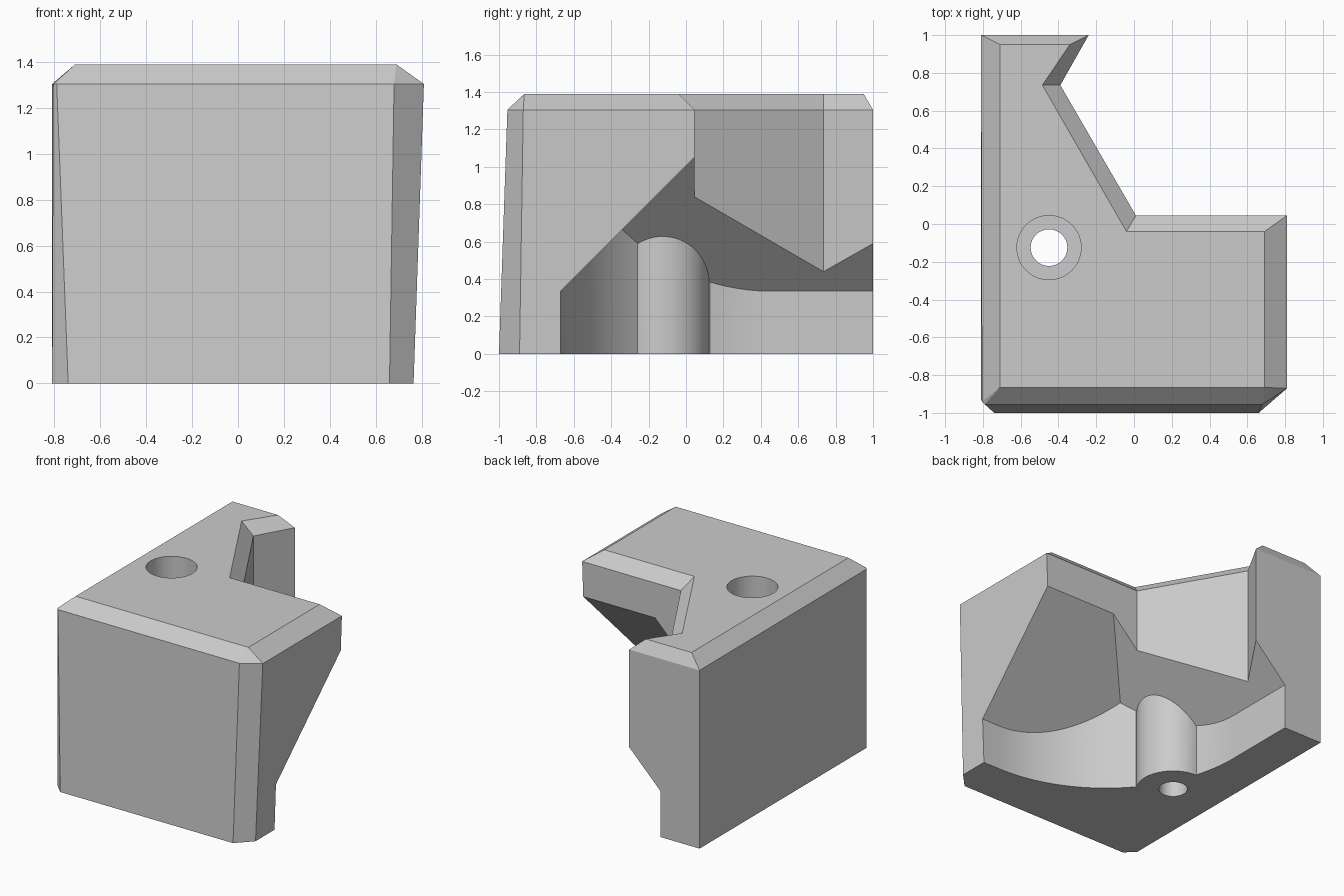
import bpy, bmesh
from math import cos, sin, radians
from mathutils import Vector

old = bpy.data.objects.get("Cube")
if old:
    bpy.data.objects.remove(old, do_unlink=True)

grey = bpy.data.materials.new("plain_grey")
grey.use_nodes = True
colour = (0.6, 0.6, 0.6, 1)
grey.diffuse_color = colour
grey.node_tree.nodes["Principled BSDF"].inputs["Base Color"].default_value = colour


def make_object(name, bm):
    bmesh.ops.recalc_face_normals(bm, faces=bm.faces)
    mesh = bpy.data.meshes.new(name)
    bm.to_mesh(mesh)
    bm.free()
    mesh.materials.append(grey)
    obj = bpy.data.objects.new(name, mesh)
    bpy.context.collection.objects.link(obj)
    return obj


def loft(rings):
    """Closed solid through (outline, height) rings of equal point count."""
    bm = bmesh.new()
    loops = [[bm.verts.new((x, y, z)) for x, y in ring] for ring, z in rings]
    for low, high in zip(loops, loops[1:]):
        for i in range(len(low)):
            j = (i + 1) % len(low)
            bm.faces.new((low[i], low[j], high[j], high[i]))
    bm.faces.new(loops[0][::-1])
    bm.faces.new(loops[-1])
    bmesh.ops.remove_doubles(bm, verts=bm.verts, dist=0.0005)
    return bm


def arc(cx, cy, r, start, end, steps):
    angles = [radians(start + (end - start) * i / steps) for i in range(steps + 1)]
    return [(cx + r * cos(a), cy + r * sin(a)) for a in angles]


# L-shaped bracket body with tapered front and chamfered top
notch = [(0.01, 0.045), (-0.39, 0.735), (-0.24, 1), (-0.81, 1)]
base = [(-0.74, -1), (0.66, -1), (0.765, -0.89), (0.765, 0.045)] + notch + [(-0.81, -0.93)]
rim = [(-0.79, -0.955), (0.68, -0.955), (0.81, -0.87), (0.81, 0.045)] + notch + [(-0.805, -0.94)]
top = [(-0.71, -0.865), (0.69, -0.865), (0.69, -0.865), (0.69, -0.04), (-0.04, -0.04),
       (-0.485, 0.735), (-0.34, 0.95), (-0.71, 0.95), (-0.71, -0.865)]
body = make_object("corner_bracket", loft([(base, 0), (rim, 1.305), (top, 1.39)]))

# Underside hollow: curved wall with a round screw boss, sloped ceilings
hole_x, hole_y = -0.45, -0.125
wall = arc(0.632, 0.457, 1.127, 270, 219.5, 24)
wall += arc(hole_x, hole_y, 0.248, -33, 90, 24)
wall += arc(0.632, 0.457, 1.127, 197, 180, 8)
wall += [(-0.495, 2), (2, 2), (2, -0.67)]
hollow = loft([(wall, -0.2), (wall, 4)])
for point, normal in (((0, 0, 0.83), (-1, 0, 1)), ((0, 0, 1.005), (0, -1, 1))):
    cut = bmesh.ops.bisect_plane(
        hollow, geom=hollow.verts[:] + hollow.edges[:] + hollow.faces[:],
        plane_co=Vector(point), plane_no=Vector(normal).normalized(), clear_outer=True)
    rim_edges = [e for e in cut["geom_cut"] if isinstance(e, bmesh.types.BMEdge)]
    bmesh.ops.contextual_create(hollow, geom=rim_edges)
cutters = [make_object("hollow_cutter", hollow)]

# Screw hole and wide counterbore
for name, radius, bottom in (("screw_hole_cutter", 0.097, -0.2), ("counterbore_cutter", 0.17, 0.3)):
    ring = arc(hole_x, hole_y, radius, 0, 352.5, 47)
    cutters.append(make_object(name, loft([(ring, bottom), (ring, 1.6)])))

# Cut the body and discard the helpers
bpy.ops.object.select_all(action="DESELECT")
body.select_set(True)
bpy.context.view_layer.objects.active = body
for cutter in cutters:
    cutter.hide_render = True
    mod = body.modifiers.new(cutter.name, "BOOLEAN")
    mod.operation = "DIFFERENCE"
    mod.solver = "EXACT"
    mod.object = cutter
    bpy.ops.object.modifier_apply(modifier=mod.name)
    bpy.data.objects.remove(cutter, do_unlink=True)
bpy.ops.object.shade_smooth_by_angle(angle=radians(15))
